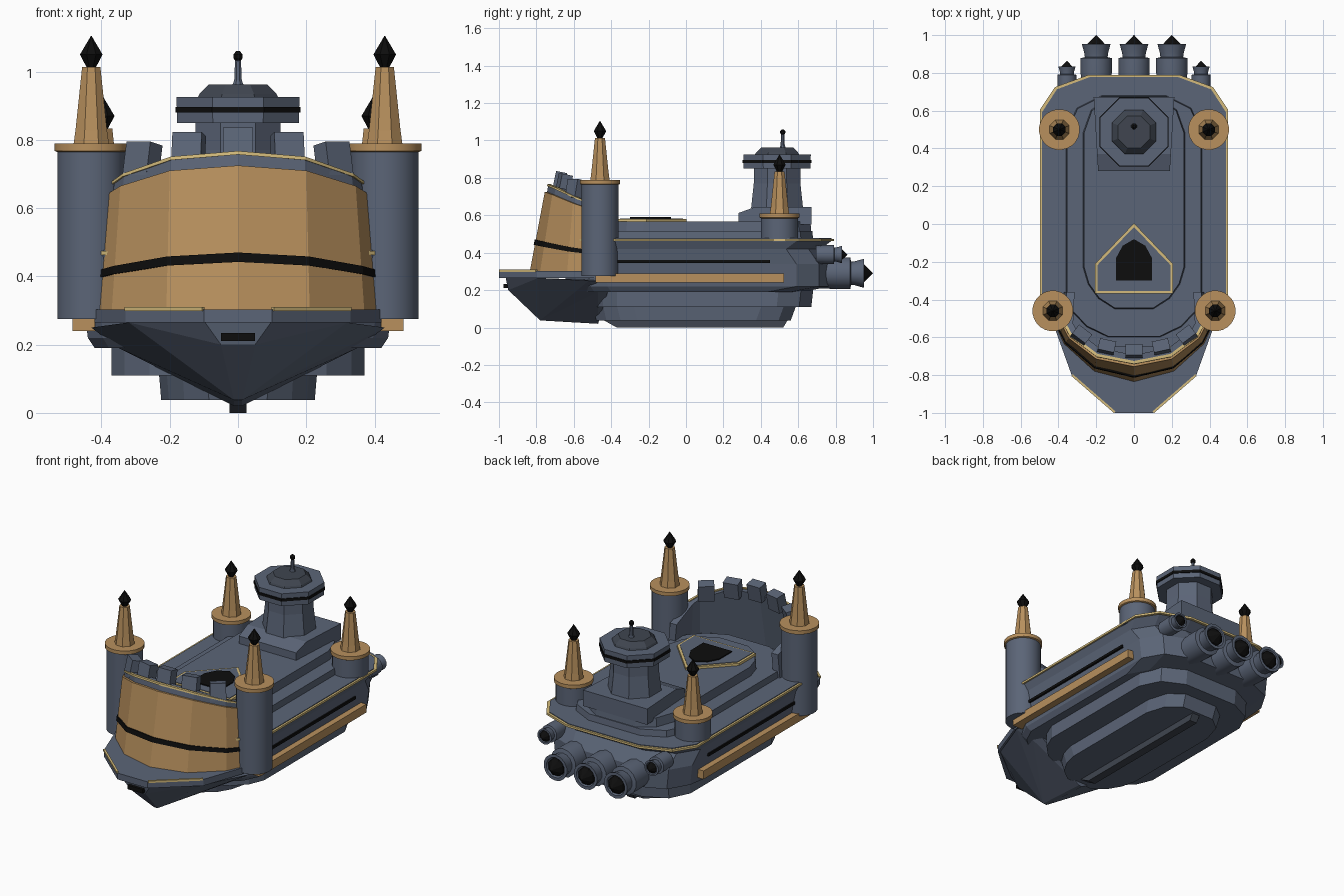
import bpy, bmesh
from math import pi, cos, sin, radians
from mathutils import Matrix, Vector

if "Cube" in bpy.data.objects:
    bpy.data.objects.remove(bpy.data.objects["Cube"])


def mat(name, c):
    m = bpy.data.materials.new(name)
    m.diffuse_color = (*c, 1)
    m.use_nodes = True
    m.node_tree.nodes["Principled BSDF"].inputs["Base Color"].default_value = m.diffuse_color
    return m


SLATE = mat("slate", (.105, .13, .185))
DARK = mat("dark_slate", (.05, .06, .08))
BRONZE = mat("bronze", (.48, .28, .11))
GOLD = mat("gold", (.66, .5, .2))
BLACK = mat("black", (.004, .004, .004))


def finish(name, bm, m):
    bmesh.ops.recalc_face_normals(bm, faces=bm.faces)
    me = bpy.data.meshes.new(name)
    bm.to_mesh(me)
    bm.free()
    me.materials.append(m)
    ob = bpy.data.objects.new(name, me)
    bpy.context.collection.objects.link(ob)
    return ob


def loft(name, rings, m):
    """Skin equal-length closed rings and cap both ends."""
    bm = bmesh.new()
    vs = [[bm.verts.new(p) for p in r] for r in rings]
    n = len(vs[0])
    for a, b in zip(vs, vs[1:]):
        for i in range(n):
            bm.faces.new((a[i], a[(i + 1) % n], b[(i + 1) % n], b[i]))
    bm.faces.new(vs[0])
    bm.faces.new(vs[-1])
    return finish(name, bm, m)


def lathe(name, prof, loc, m, n=8, back=False, smooth=False):
    """Turn (radius, height) pairs round z, or round y when back is set."""
    rings = []
    for r, h in prof:
        r = max(r, .0008)
        ring = []
        for i in range(n):
            a = 2 * pi * (i + .5) / n
            p = (r * cos(a), h, r * sin(a)) if back else (r * cos(a), r * sin(a), h)
            ring.append(Vector(p) + Vector(loc))
        rings.append(ring)
    ob = loft(name, rings, m)
    if smooth:
        bpy.ops.object.select_all(action='DESELECT')
        bpy.context.view_layer.objects.active = ob
        ob.select_set(True)
        bpy.ops.object.shade_smooth_by_angle(angle=radians(30))
    return ob


def box(name, c, s, m, rot=None):
    bm = bmesh.new()
    bmesh.ops.create_cube(bm, size=1, matrix=Matrix.Diagonal((*s, 1)))
    ob = finish(name, bm, m)
    ob.location = c
    if rot:
        ob.rotation_euler = rot
    return ob


def mirror_pts(half):
    return half + [(-x, y) for x, y in reversed(half) if x]


def flat(pts, z):
    return [(x, y, z) for x, y in pts]


def deck(hw, yb, yf, z):
    """Ship plan outline: clipped stern, rounded bow."""
    return flat(mirror_pts([(hw * .48, yb), (hw * .84, yb - .065), (hw, yb - .185), (hw, yf + .22),
                            (hw * .9, yf + .13), (hw * .7, yf + .055), (hw * .38, yf)]), z)


# hull, gold deck edge and stepped decks
loft("hull", [deck(.42, .62, -.62, .19), deck(.44, .775, -.64, .22), deck(.455, .775, -.65, .34),
              deck(.47, .72, -.65, .42), deck(.49, .78, -.65, .465)], SLATE)
loft("deck_edge_trim", [deck(.498, .79, -.65, .462), deck(.498, .79, -.65, .474)], GOLD)
loft("main_deck", [deck(.486, .778, -.65, .465), deck(.486, .778, -.65, .478)], SLATE)
loft("deck_step_lower", [deck(.36, .68, -.60, .47), deck(.355, .675, -.595, .515)], SLATE)
loft("deck_step_upper", [deck(.27, .67, -.45, .51), deck(.265, .665, -.445, .567)], SLATE)
loft("belly_upper", [deck(.37, .67, -.5, .11), deck(.37, .68, -.5, .2)], SLATE)
loft("belly_lower", [deck(.225, .56, -.48, .038), deck(.232, .59, -.5, .12)], SLATE)
loft("keel", [flat(mirror_pts([(.025, .52), (.025, -.37)]), 0),
              flat(mirror_pts([(.025, .55), (.025, -.46)]), .05)], DARK)

# hull side beams and stripes
for s in (-1, 1):
    box("side_beam", (s * .452, .02, .265), (.065, 1.01, .05), BRONZE)
    box("side_stripe", (s * .455, .04, .352), (.024, .82, .016), BLACK)

# prow: wedge below, flat plate above
bm = bmesh.new()
wedge = [(.1, -.965, .27), (.05, -.95, .2), (.32, -.79, .265), (.43, -.52, .25), (.43, -.4, .25),
         (.35, -.47, .19), (.012, -.78, .038), (.012, -.47, .02)]
for x, y, z in wedge:
    bm.verts.new((x, y, z))
    bm.verts.new((-x, y, z))
res = bmesh.ops.convex_hull(bm, input=bm.verts)
bmesh.ops.dissolve_limit(bm, angle_limit=.02, verts=bm.verts, edges=bm.edges)
finish("prow_wedge", bm, SLATE)
plate = mirror_pts([(.42, -.4), (.42, -.55), (.33, -.8), (.1, -1)])
loft("prow_plate", [flat(plate, .265), flat(plate, .303)], SLATE)
box("prow_slot", (0, -.955, .222), (.1, .04, .024), BLACK)
for s in (-1, 1):
    ob = box("prow_edge_trim", (s * .215, -.898, .304), (.3, .012, .012), GOLD)
    ob.rotation_euler.z = s * .716

# bow shield: columns of (bottom x, y, top x, y, z, outward direction)
half = [(.21, -.78, .2, -.715, .71, .3, -.95), (.37, -.635, .345, -.605, .665, .75, -.66),
        (.405, -.56, .377, -.545, .645, .95, -.3)]
ends = [(.40, -.36, .372, -.36, .59, 1, 0)]


def flip(cols):
    return [(-c[0], c[1], -c[2], c[3], c[4], -c[5], c[6]) for c in reversed(cols)]


mid = [(0, -.835, 0, -.755, .725, 0, -1)]
COLS = flip(half) + mid + half
LONG = flip(half + ends) + mid + half + ends


def strip(name, cols, lo, hi, out, inn, m, sag=0):
    """Band of the shield between two height fractions."""
    rings = []
    for xb, yb, xt, yt, zt, dx, dy in cols:
        k = sag * (xb / .4) ** 2
        ring = []
        for u, o in ((lo, out), (hi, out), (hi, inn), (lo, inn)):
            u -= k
            ring.append((xb + (xt - xb) * u + dx * o, yb + (yt - yb) * u + dy * o, .3 + (zt - .3) * u))
        rings.append(ring)
    return loft(name, rings, m)


strip("bow_shield", COLS, 0, 1, 0, -.03, BRONZE)
strip("bow_shield_back", LONG, 0, 1.085, -.012, -.055, SLATE)
strip("bow_shield_stripe", COLS, .335, .4, .006, -.01, BLACK, .05)
strip("bow_shield_rim", COLS, 1.075, 1.1, -.006, -.022, GOLD)

# battlements
for x, y, z, a in ((0, -.675, .782, 0), (.145, -.652, .768, .22), (.28, -.59, .74, .65)):
    for s in ((1, -1) if x else (1,)):
        box("merlon", (s * x, y, z), (.088, .06, .1), SLATE, (-.2, 0, s * a))


# corner towers
def tower(x, y, z0, z1):
    p = (x, y, 0)
    lathe("tower", [(.1, z0), (.1, z1)], p, SLATE, 24, smooth=True)
    lathe("tower_cap", [(.1, z1 - .004), (.108, z1), (.108, z1 + .022)], p, BRONZE, 24, smooth=True)
    z = z1 + .02
    lathe("spire", [(.056, z), (.05, z + .04), (.029, z + .225)], p, BRONZE, 8)
    lathe("finial", [(.012, z + .22), (.036, z + .262), (0, z + .317)], p, BLACK, 8)


for s in (-1, 1):
    tower(s * .43, -.46, .275, .768)
    tower(s * .395, .5, .46, .588)

# citadel
prof = [(.28, .55), (.28, .612), (.37, .645), (.672, .645), (.672, .55)]
loft("citadel_base", [[(x * (.19 + (y - .28) * .06) / .2, y, z) for y, z in prof] for x in (-.2, .2)], SLATE)
c = (0, .487, 0)
lathe("citadel_shaft", [(.15, .64), (.135, .77), (.135, .855)], c, SLATE)
lathe("citadel_head", [(.193, .85), (.195, .925)], c, SLATE)
lathe("citadel_stripe", [(.199, .88), (.199, .896)], c, BLACK)
lathe("citadel_roof", [(.13, .92), (.122, .935), (.092, .963)], c, DARK)
a = (0, .517, 0)
lathe("mast", [(.02, .955), (.012, .975), (.009, 1.04)], a, SLATE)
lathe("mast_ball", [(.006, 1.028), (.015, 1.04), (.015, 1.05), (.006, 1.06)], a, BLACK)

# deck hatch
gate = mirror_pts([(.206, -.367), (.206, -.21), (0, .004)])
inner = mirror_pts([(.192, -.354), (.192, -.216), (0, -.016)])
loft("hatch_trim", [flat(gate, .56), flat(gate, .581)], GOLD)
loft("hatch_plate", [flat(inner, .56), flat(inner, .584)], SLATE)
door = mirror_pts([(.095, -.3), (.095, -.18), (.06, -.115), (0, -.08)])
loft("hatch_opening", [flat(door, .57), flat(door, .59)], BLACK)


# stern engines
def engine(x, z, y, k):
    p = (x, y, z)
    pr = [(.08, -.06), (.085, .03), (.085, .1), (.062, .105), (.064, .125), (.078, .175), (.06, .175), (.05, .15)]
    lathe("engine", [(r * k, h * k) for r, h in pr], p, SLATE, 14, back=True, smooth=True)
    lathe("engine_core", [(.054 * k, .155 * k), (.05 * k, .175 * k), (0, .222 * k)], p, BLACK, 8, back=True)


for x in (-.2, 0, .2):
    engine(x, .29, .778, 1)
for s in (-1, 1):
    engine(s * .355, .39, .73, .6)
